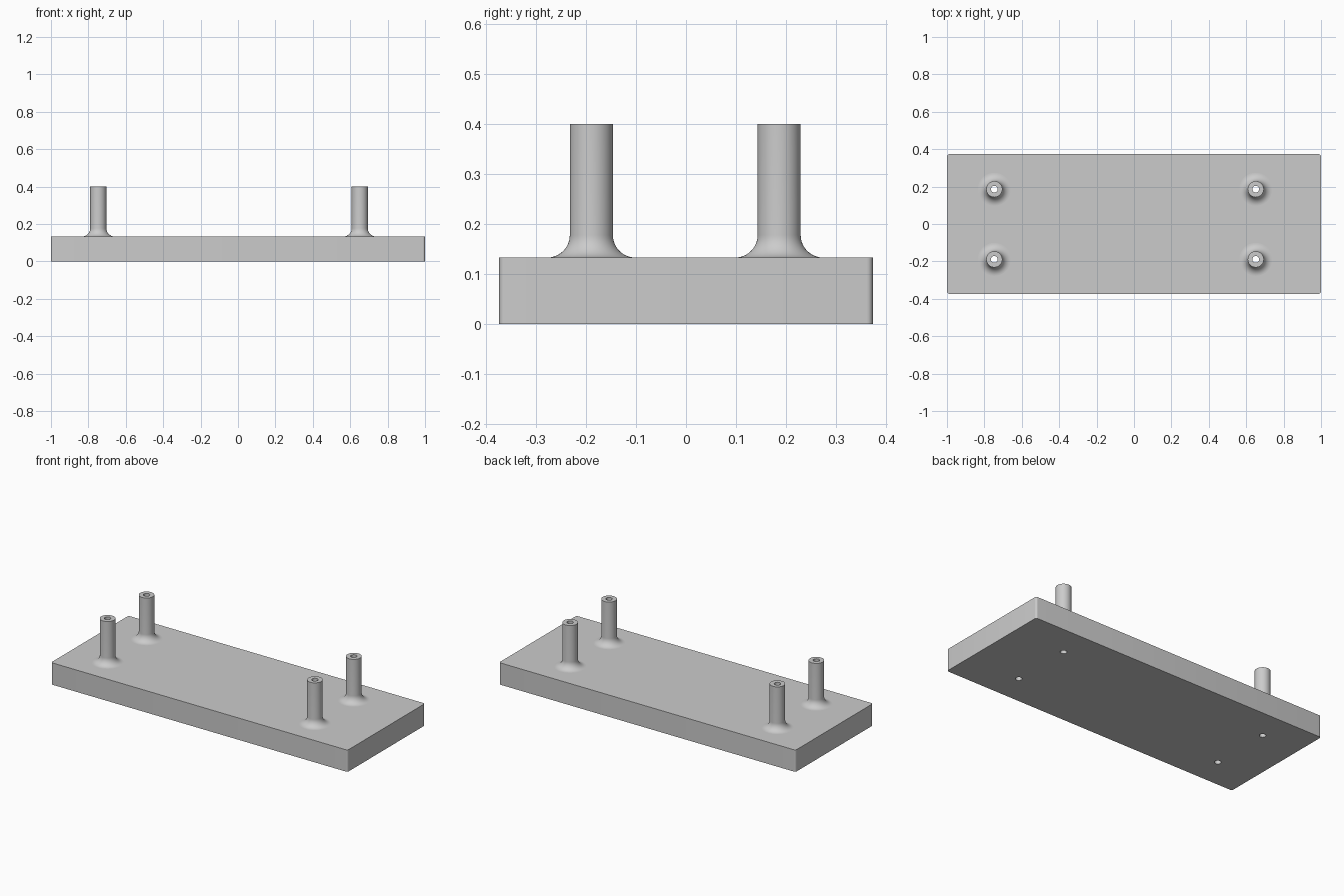
import bpy, bmesh, math

if "Cube" in bpy.data.objects:
    bpy.data.objects.remove(bpy.data.objects["Cube"])

TOP, PEG_TOP = 0.133, 0.40           # plate top and post top heights
R_POST, R_BORE, FILLET = 0.043, 0.018, 0.045
POSTS = [(x, y) for x in (-0.747, 0.651) for y in (-0.189, 0.186)]
SEG = 48

grey = bpy.data.materials.new("plain grey")
grey.diffuse_color = (0.6, 0.6, 0.6, 1)
grey.use_nodes = True
grey.node_tree.nodes["Principled BSDF"].inputs["Base Color"].default_value = grey.diffuse_color


def add_object(name, bm, material=grey):
    bmesh.ops.recalc_face_normals(bm, faces=bm.faces)
    mesh = bpy.data.meshes.new(name)
    bm.to_mesh(mesh)
    bm.free()
    obj = bpy.data.objects.new(name, mesh)
    bpy.context.collection.objects.link(obj)
    mesh.materials.append(material)
    return obj


def smooth(obj):
    bpy.ops.object.select_all(action='DESELECT')
    obj.select_set(True)
    bpy.context.view_layer.objects.active = obj
    bpy.ops.object.shade_smooth_by_angle(angle=math.radians(30))


# Base plate with slightly rounded vertical corners
bm = bmesh.new()
bmesh.ops.create_cube(bm, size=1)
for v in bm.verts:
    v.co = (v.co.x * 2, v.co.y * 0.746, (v.co.z + 0.5) * TOP)
upright = [e for e in bm.edges if abs(e.verts[0].co.z - e.verts[1].co.z) > 0.1]
bmesh.ops.bevel(bm, geom=upright, offset=0.012, segments=6, profile=0.5, affect='EDGES')
plate = add_object("base_plate", bm)

# Screw holes drilled through the plate
bm = bmesh.new()
for x, y in POSTS:
    hole = bmesh.ops.create_cone(bm, cap_ends=True, segments=SEG, radius1=R_BORE,
                                 radius2=R_BORE, depth=0.4)
    bmesh.ops.translate(bm, verts=hole["verts"], vec=(x, y, 0.05))
cutter = add_object("hole_cutter", bm)
cutter.hide_render = True
cutter.hide_set(True)
cut = plate.modifiers.new("screw_holes", 'BOOLEAN')
cut.operation = 'DIFFERENCE'
cut.solver = 'EXACT'
cut.object = cutter
smooth(plate)

# Hollow posts: fillet flare, shaft, rim and bore turned around the axis
profile = []
for i in range(13):
    a = math.pi / 2 * i / 12
    profile.append((R_POST + FILLET * (1 - math.sin(a)), TOP + FILLET * (1 - math.cos(a))))
profile += [(R_POST, PEG_TOP), (R_BORE, PEG_TOP), (R_BORE, TOP)]

for n, (x, y) in enumerate(POSTS, 1):
    bm = bmesh.new()
    rings = []
    for r, z in profile:
        rings.append([bm.verts.new((r * math.cos(t), r * math.sin(t), z))
                      for t in (2 * math.pi * k / SEG for k in range(SEG))])
    for low, high in zip(rings, rings[1:] + rings[:1]):
        for k in range(SEG):
            j = (k + 1) % SEG
            bm.faces.new((low[k], low[j], high[j], high[k]))
    # leave the underside open where it meets the plate
    under = [f for f in bm.faces if all(abs(v.co.z - TOP) < 1e-5 for v in f.verts)]
    bmesh.ops.recalc_face_normals(bm, faces=bm.faces)
    bmesh.ops.delete(bm, geom=under, context='FACES_ONLY')
    post = add_object(f"post_{n}", bm)
    post.location = (x, y, 0)
    smooth(post)
